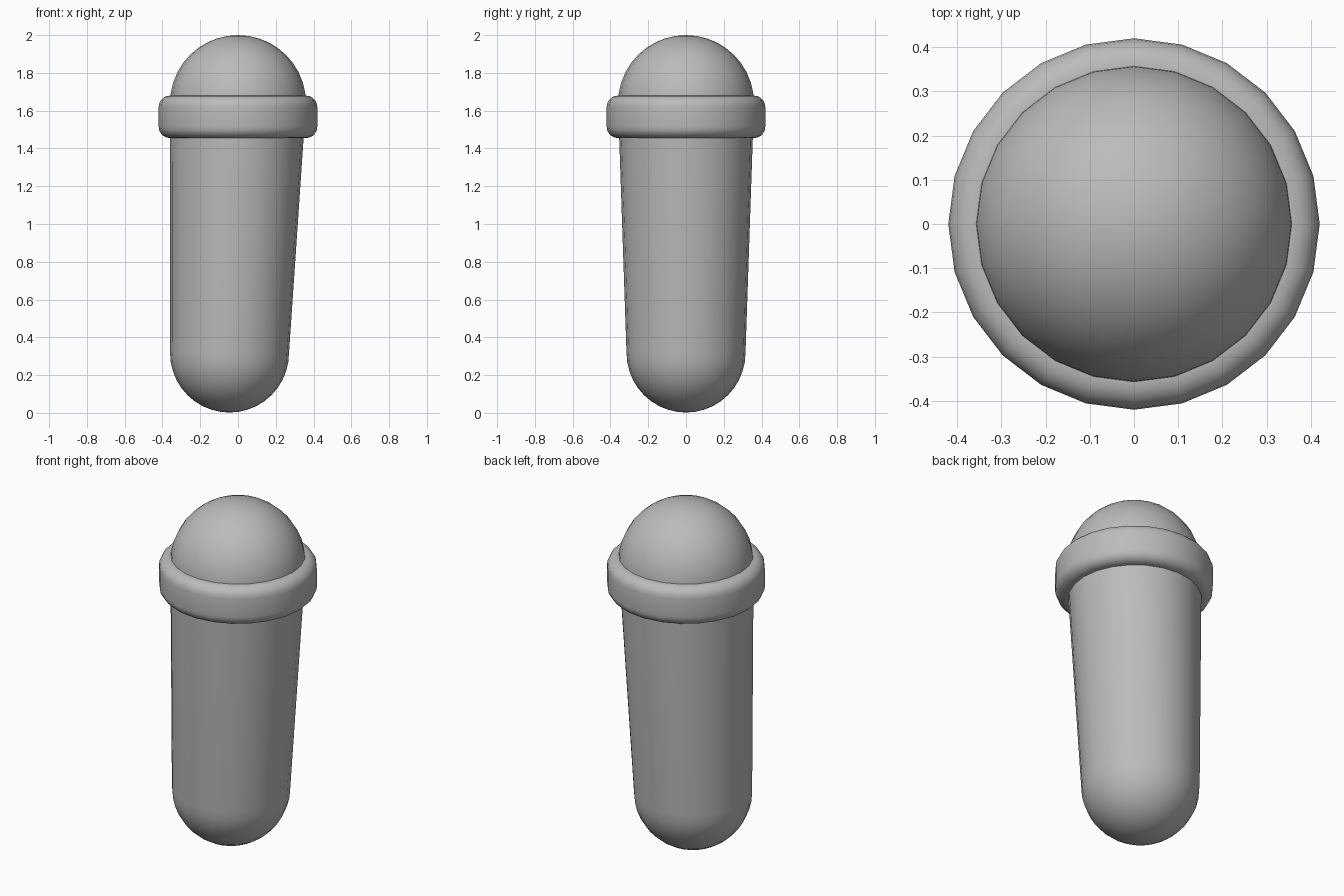
import bpy
from math import sin, cos, pi, radians

if "Cube" in bpy.data.objects:
    bpy.data.objects.remove(bpy.data.objects["Cube"], do_unlink=True)

SIDES = 24

grey = bpy.data.materials.new("plain grey")
grey.use_nodes = True
colour = (0.5, 0.5, 0.5, 1)
grey.diffuse_color = colour
grey.node_tree.nodes["Principled BSDF"].inputs["Base Color"].default_value = colour


def loft(name, rings, closed=False):
    """Join round rings of (centre x, radius, z); zero radius makes a pole."""
    verts, faces, loops = [], [], []
    for cx, r, z in rings:
        n = 1 if r < 1e-5 else SIDES
        start = len(verts)
        verts += [(cx + r * cos(2 * pi * i / SIDES), r * sin(2 * pi * i / SIDES), z)
                  for i in range(n)]
        loops.append([start + i % n for i in range(SIDES)])
    pairs = list(zip(loops, loops[1:]))
    if closed:
        pairs.append((loops[-1], loops[0]))
    for a, b in pairs:
        for i in range(SIDES):
            j = (i + 1) % SIDES
            faces.append(list(dict.fromkeys((a[i], a[j], b[j], b[i]))))
    mesh = bpy.data.meshes.new(name)
    mesh.from_pydata(verts, [], faces)
    mesh.materials.append(grey)
    obj = bpy.data.objects.new(name, mesh)
    bpy.context.collection.objects.link(obj)
    bpy.ops.object.select_all(action="DESELECT")
    obj.select_set(True)
    bpy.context.view_layer.objects.active = obj
    bpy.ops.object.shade_smooth_by_angle(angle=radians(40))
    return obj


def arc(r, z, start, end, steps, cr=0):
    """Points (radius, z) along an arc centred at (cr, z)."""
    angles = [radians(start + (end - start) * i / steps) for i in range(steps + 1)]
    return [(cr + r * cos(a), z + r * sin(a)) for a in angles]


# Leaning, tapered body with a round lower end
lower = [(-0.045, r, z) for r, z in arc(0.315, 0.317, -90, 0, 10)]
loft("body", lower + [(0, 0.36, 1.64)])

# Dome at the top
loft("dome", [(0, r, z) for r, z in arc(0.36, 1.64, 0, 90, 10)])

# Collar band with rounded outer edges
band = ([(0.34, 1.455)] + arc(0.06, 1.515, -90, 0, 5, 0.36)
        + arc(0.06, 1.62, 0, 90, 5, 0.36) + [(0.34, 1.68)])
loft("collar", [(0, r, z) for r, z in band], closed=True)
